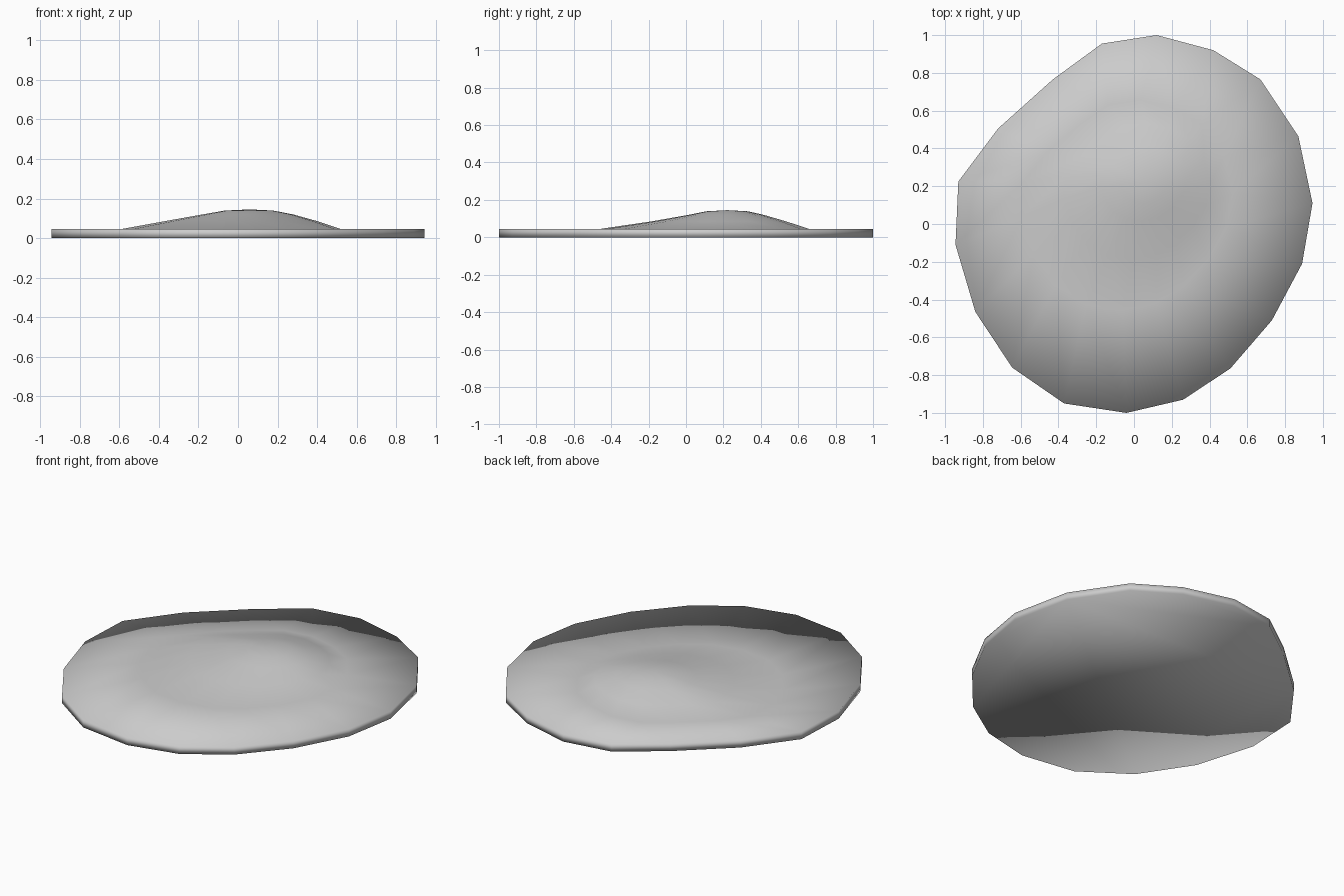
import bpy, bmesh

if "Cube" in bpy.data.objects:
    bpy.data.objects.remove(bpy.data.objects["Cube"])

# irregular 18-sided outline of the disc
OUTLINE = [(0.12, 1), (0.42, 0.92), (0.67, 0.765), (0.87, 0.465), (0.945, 0.11),
           (0.89, -0.21), (0.73, -0.51), (0.51, -0.765), (0.26, -0.93),
           (-0.04, -1), (-0.37, -0.95), (-0.645, -0.76), (-0.84, -0.465),
           (-0.945, -0.11), (-0.93, 0.225), (-0.72, 0.505), (-0.43, 0.765),
           (-0.17, 0.955)]
N = len(OUTLINE)

# each ring: x scale, y scale, x offset, y offset, z
RINGS = [(1, 1, 0, 0, 0), (1, 1, 0, 0, 0.045),                # flat base slab
         (0.59, 0.557, -0.035, 0.10, 0.045),                  # foot of the mound
         (0.41, 0.36, 0.015, 0.175, 0.085),
         (0.24, 0.20, 0.05, 0.215, 0.12),
         (0.13, 0.11, 0.055, 0.22, 0.139)]
PEAK = (0.06, 0.22, 0.145)

bm = bmesh.new()
loops = [[bm.verts.new((x * sx + ox, y * sy + oy, z)) for x, y in OUTLINE]
         for sx, sy, ox, oy, z in RINGS]

# underside, stacked bands, domed cap
bm.faces.new(loops[0])
for a, b in zip(loops, loops[1:]):
    for i in range(N):
        j = (i + 1) % N
        bm.faces.new((a[i], a[j], b[j], b[i]))
top = bm.verts.new(PEAK)
for i in range(N):
    bm.faces.new((loops[-1][i], loops[-1][(i + 1) % N], top))
bmesh.ops.recalc_face_normals(bm, faces=bm.faces[:])

# the whole shell is smooth shaded, including the rim
for f in bm.faces:
    f.smooth = True
mesh = bpy.data.meshes.new("domed_disc")
bm.to_mesh(mesh)
bm.free()
bpy.context.collection.objects.link(bpy.data.objects.new("domed_disc", mesh))
